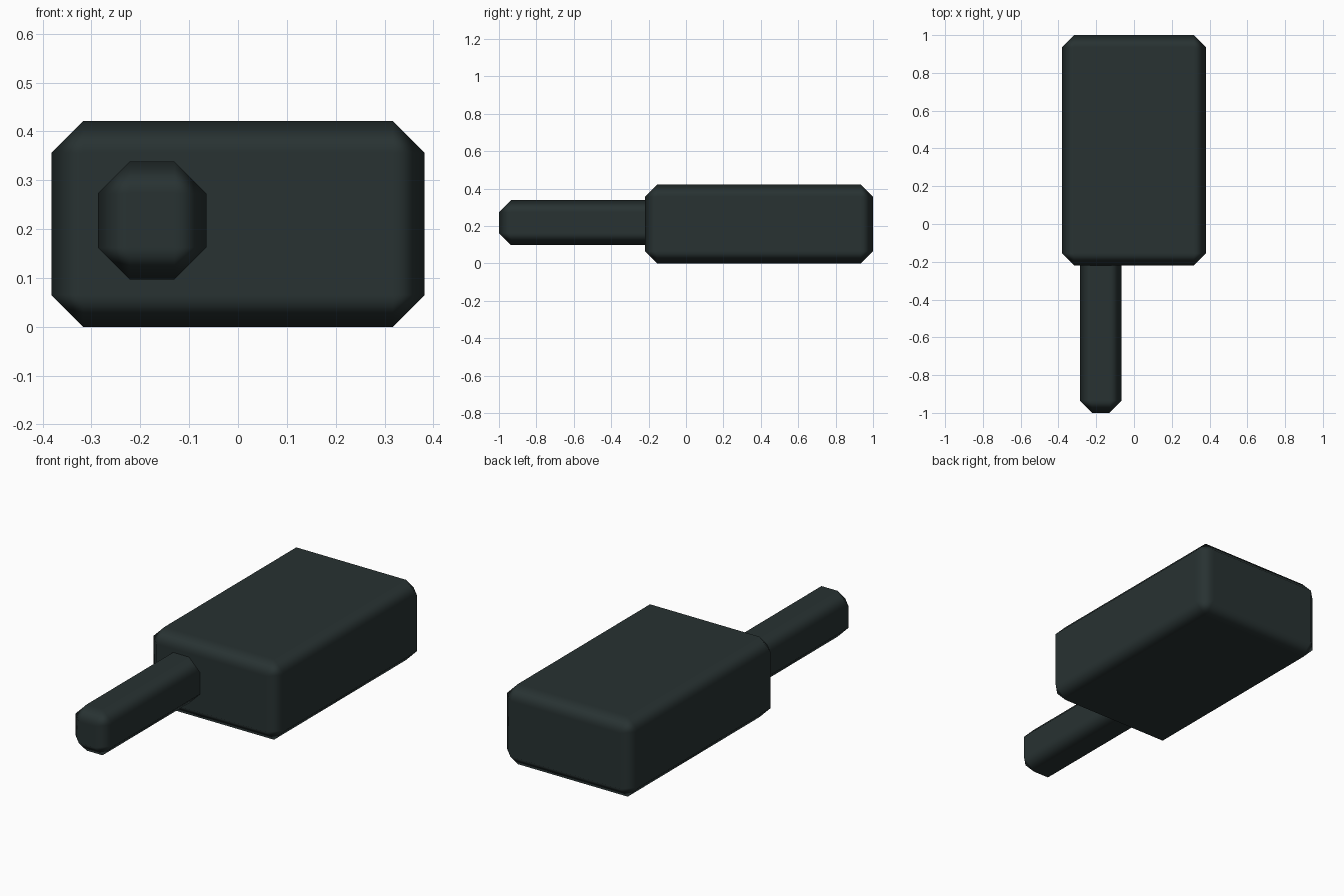
import bpy

if "Cube" in bpy.data.objects:
    bpy.data.objects.remove(bpy.data.objects["Cube"])

# Single dark grey-green colour
dark = bpy.data.materials.new("dark grey green")
dark.diffuse_color = (0.021, 0.032, 0.032, 1)
dark.use_nodes = True
dark.node_tree.nodes["Principled BSDF"].inputs["Base Color"].default_value = dark.diffuse_color


def soft_box(name, lo, hi, bevel=0.065):
    """Box between two corners with chamfered, smooth-shaded edges."""
    centre = [(a + b) / 2 for a, b in zip(lo, hi)]
    size = [b - a for a, b in zip(lo, hi)]
    bpy.ops.mesh.primitive_cube_add(size=1, location=centre)
    ob = bpy.context.object
    ob.name = name
    ob.scale = size
    bpy.ops.object.transform_apply(location=False, rotation=False, scale=True)
    bpy.ops.object.shade_smooth()
    mod = ob.modifiers.new("chamfer", 'BEVEL')
    mod.width = bevel
    mod.segments = 1
    mod.limit_method = 'NONE'
    mod.harden_normals = True
    ob.data.materials.append(dark)
    return ob


# Main block
soft_box("body", (-0.382, -0.22, 0.0), (0.382, 1.0, 0.421))

# Off-centre rod at the front, sunk into the body
soft_box("front_rod", (-0.287, -1.0, 0.097), (-0.065, -0.1, 0.338))
